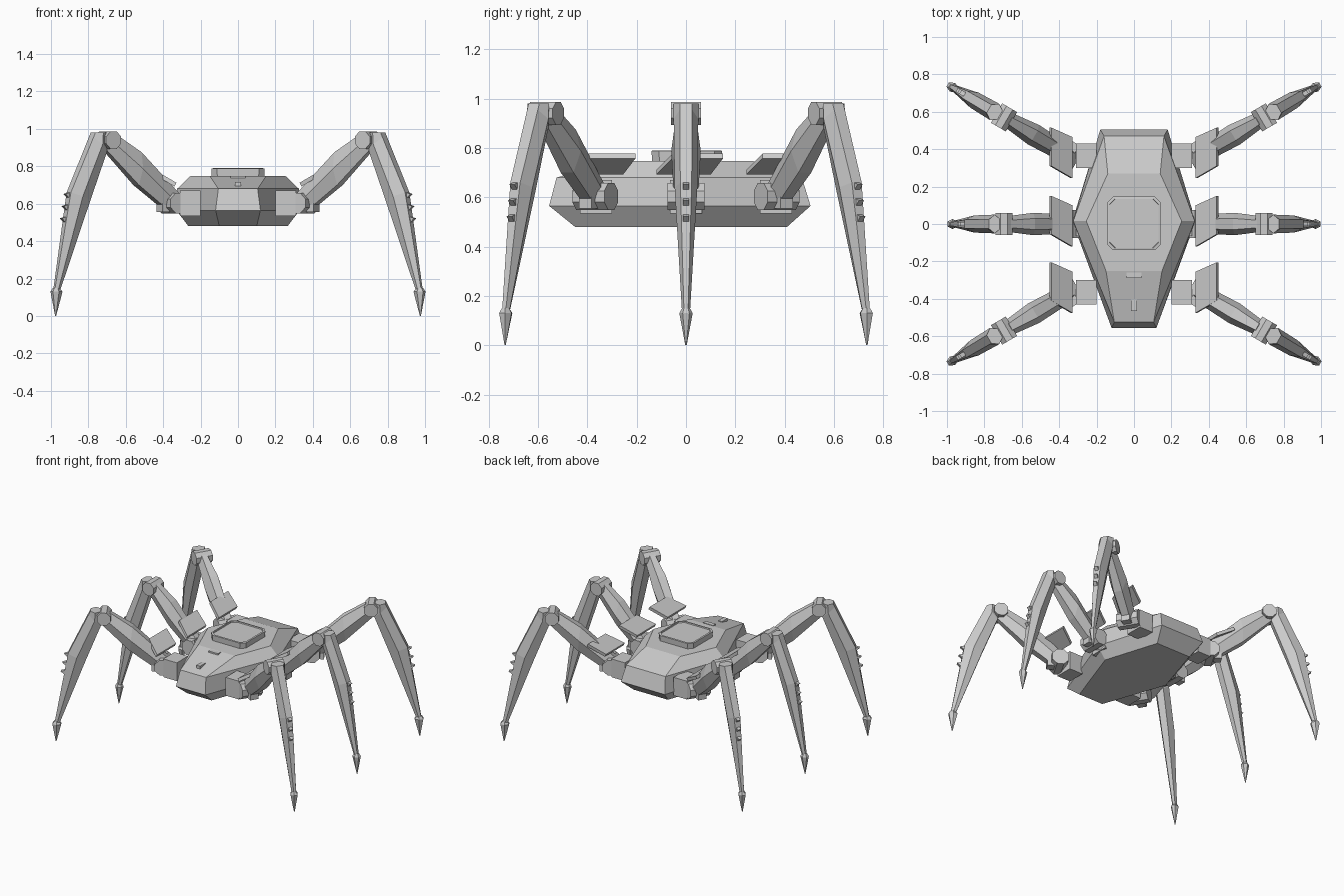
import bpy, bmesh, math
from mathutils import Vector

if "Cube" in bpy.data.objects:
    bpy.data.objects.remove(bpy.data.objects["Cube"])


def loft(name, rings):
    """Skin a list of equal-length point rings and cap both ends."""
    bm = bmesh.new()
    vs = [[bm.verts.new(p) for p in r] for r in rings]
    n = len(vs[0])
    for a, b in zip(vs, vs[1:]):
        for i in range(n):
            j = (i + 1) % n
            bm.faces.new((a[i], a[j], b[j], b[i]))
    bm.faces.new(vs[0])
    bm.faces.new(vs[-1])
    bmesh.ops.recalc_face_normals(bm, faces=bm.faces)
    me = bpy.data.meshes.new(name)
    bm.to_mesh(me)
    bm.free()
    ob = bpy.data.objects.new(name, me)
    bpy.context.collection.objects.link(ob)
    return ob


def box(name, x0, x1, y0, y1, z0, z1, place=Vector):
    rings = [[place(p) for p in ((x0, y0, z), (x1, y0, z), (x1, y1, z), (x0, y1, z))]
             for z in (z0, z1)]
    return loft(name, rings)


def mirrored(ob):
    m = ob.modifiers.new("mirror", 'MIRROR')
    m.use_axis[0] = True
    m.use_mirror_merge = False
    return ob


# Hull: stacked six-sided outlines
def hull_ring(z, yf, xf, xm, yb, xb):
    return [(-xf, yf, z), (xf, yf, z), (xm, .015, z), (xb, yb, z), (-xb, yb, z), (-xm, .015, z)]


loft("hull", [hull_ring(.48, -.45, .10, .265, .41, .14),
              hull_ring(.565, -.555, .12, .33, .505, .18),
              hull_ring(.68, -.525, .105, .325, .47, .16),
              hull_ring(.747, -.25, .15, .255, .27, .14)])


# Roof hatch: chamfered square with a recessed panel
def hatch_ring(s, z, c=.03):
    d = s - c
    return [(x, y + .003, z) for x, y in ((-d, -s), (d, -s), (s, -d), (s, d),
                                          (d, s), (-d, s), (-s, d), (-s, -d))]


loft("roof_hatch", [hatch_ring(.14, .74), hatch_ring(.143, .788), hatch_ring(.132, .79),
                    hatch_ring(.130, .782)])

# Small vents on the front slope
box("wide_vent", -.04, .04, -.29, -.258, .72, .748)
box("narrow_vent", -.015, .015, -.465, -.40, .69, .716)

HIP = .345


def build_leg(tag, y0, k):
    """One right-hand leg; k is the sideways drift per unit of x."""
    c = 1 / math.sqrt(1 + k * k)
    s = k * c

    def place(p):
        x, w, z = p
        d = (x - HIP) / c
        return Vector((HIP + d * c - w * s, y0 + d * s + w * c, z))

    def limb(name, sections):
        rings = []
        for (ux, uz), (lx, lz), w in sections:
            mx, mz = (ux + lx) / 2, (uz + lz) / 2
            rings.append([place(p) for p in ((ux, -w * .5, uz), (ux, w * .5, uz), (mx, w, mz),
                                             (lx, w * .5, lz), (lx, -w * .5, lz), (mx, -w, mz))])
        return mirrored(loft(f"{tag}_{name}", rings))

    def pin(name, x, z, r, w):
        rings = [[place((x + r * c * math.cos(a), q, z + r * math.sin(a)))
                  for a in [math.pi * (i + .5) / 4 for i in range(8)]] for q in (-w, w)]
        mirrored(loft(f"{tag}_{name}", rings))

    # Hull mount, hip and knee pins
    inner = .20 if k else .27
    mirrored(box(f"{tag}_mount", inner, .31, y0 - .065, y0 + .065, .535, .67))
    pin("hip_pin", HIP + .005, .603, .06, .075)
    mirrored(box(f"{tag}_hip_clamp", .36, .42, -.03, .03, .555, .60, place))
    pin("knee_pin", .695, .94, .05, .06)

    # Thigh, shin and pointed foot
    limb("thigh", [((.33, .66), (.39, .57), .05), ((.53, .875), (.545, .70), .06),
                   ((.66, .97), (.72, .895), .04)])
    limb("shin", [((.775, .98), (.715, .98), .05), ((.785, .955), (.712, .88), .05),
                  ((.905, .66), (.80, .62), .046), ((.985, .13), (.957, .13), .016)])
    limb("foot", [((.986, .15), (.958, .15), .016), ((.996, .13), (.945, .13), .027),
                  ((.977, 0), (.973, 0), .003)])

    # Three barbs on the outer edge of the shin
    for i, z in enumerate((.64, .575, .51)):
        x = .905 + (.66 - z) * .151
        pts = [(x - .02, z + .025), (x + .02, z + .012), (x - .015, z - .025)]
        mirrored(loft(f"{tag}_barb_{i + 1}",
                      [[place((px, w, pz)) for px, pz in pts] for w in (-.012, .012)]))

    # Tilted armour plate over the hip
    quad = ((.335, -.12, .70), (.447, -.055, .765), (.447, .15, .765), (.335, .10, .70))
    yc = y0 if y0 >= 0 else y0 + .01
    mirrored(loft(f"{tag}_hip_plate", [[(x - t * .5, y + yc, z + t) for x, y, z in quad]
                                       for t in (-.008, .012)]))


build_leg("front_leg", -.365, -.585)
build_leg("middle_leg", 0, 0)
build_leg("rear_leg", .365, .585)
